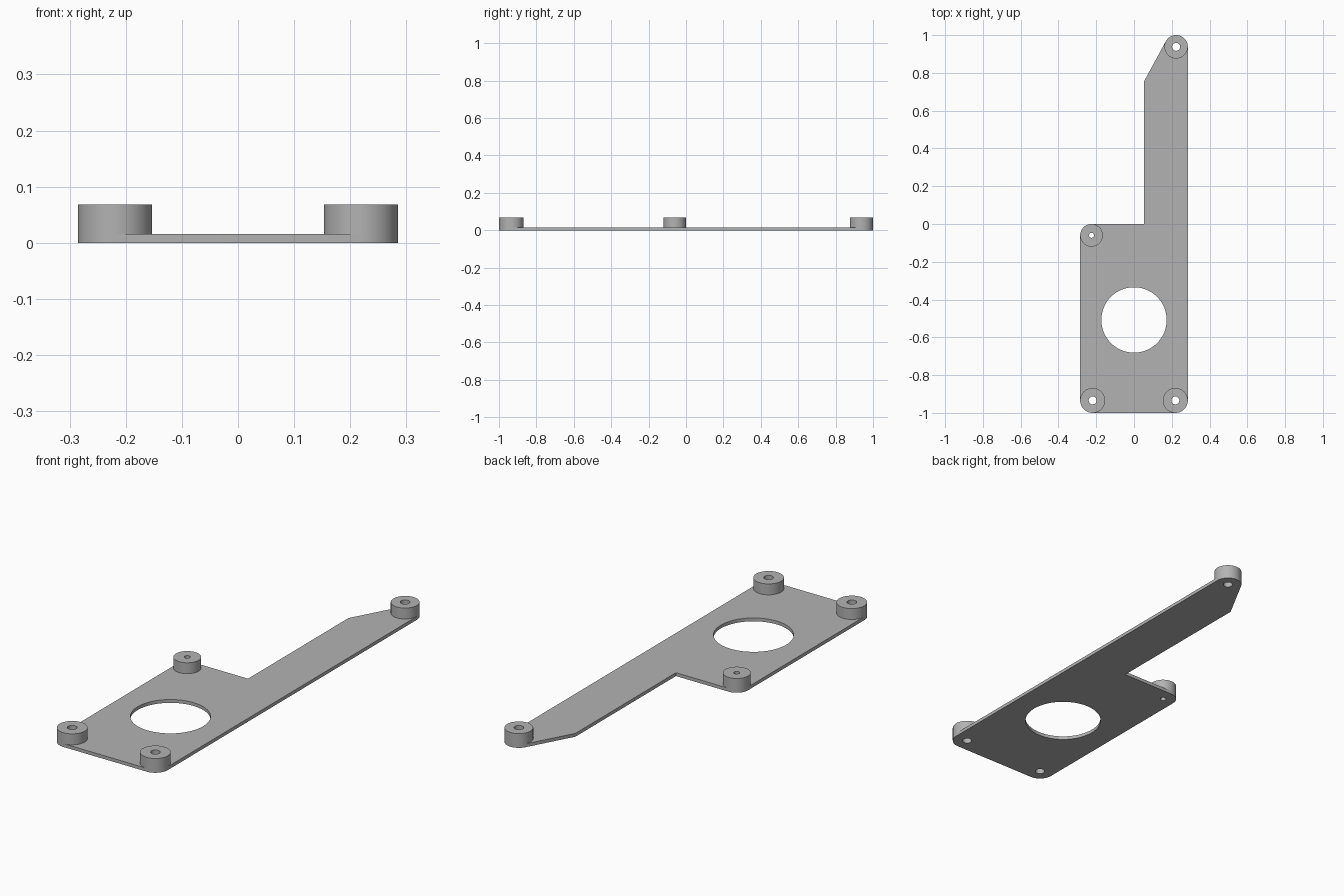
import bpy
from math import sin, cos, radians

cube = bpy.data.objects.get("Cube")
if cube:
    bpy.data.objects.remove(cube, do_unlink=True)

grey = bpy.data.materials.new("plain grey")
grey.use_nodes = True
grey.diffuse_color = (0.45, 0.45, 0.45, 1)
grey.node_tree.nodes["Principled BSDF"].inputs["Base Color"].default_value = grey.diffuse_color

PLATE_TOP, PAD_TOP = 0.016, 0.068


def arc(x, y, r, start=0, end=360, steps=16):
    """Points along an arc, angles in degrees."""
    angles = [radians(start + (end - start) * i / steps) for i in range(steps + 1)]
    return [(x + r * cos(a), y + r * sin(a)) for a in angles]


def circle(x, y, r, steps=64):
    return arc(x, y, r, steps=steps)[:-1]


def extrude_loops(name, loops, bottom, top):
    """Filled flat outline with holes, extruded between two heights."""
    curve = bpy.data.curves.new(name, "CURVE")
    curve.dimensions = "2D"
    curve.fill_mode = "BOTH"
    curve.extrude = (top - bottom) / 2
    for loop in loops:
        spline = curve.splines.new("POLY")
        spline.points.add(len(loop) - 1)
        for point, (x, y) in zip(spline.points, loop):
            point.co = (x, y, 0, 1)
        spline.use_cyclic_u = True
    obj = bpy.data.objects.new(name, curve)
    obj.location.z = (top + bottom) / 2
    bpy.context.collection.objects.link(obj)
    bpy.ops.object.select_all(action="DESELECT")
    obj.select_set(True)
    bpy.context.view_layer.objects.active = obj
    bpy.ops.object.convert(target="MESH")
    obj = bpy.context.object
    # Weld the caps to the walls
    bpy.ops.object.mode_set(mode="EDIT")
    bpy.ops.mesh.select_all(action="SELECT")
    bpy.ops.mesh.remove_doubles(threshold=0.0001)
    bpy.ops.mesh.normals_make_consistent(inside=False)
    bpy.ops.object.mode_set(mode="OBJECT")
    obj.data.materials.clear()
    obj.data.materials.append(grey)
    bpy.ops.object.shade_smooth_by_angle(angle=radians(30))


# Mounting pads: centre x, y, outer radius, hole radius
pads = {
    "front_right_pad": (-0.219, -0.934, 0.066, 0.021),
    "front_left_pad": (0.219, -0.934, 0.066, 0.021),
    "back_right_pad": (-0.225, -0.06, 0.06, 0.013),
    "arm_end_pad": (0.223, 0.938, 0.062, 0.021),
}

# Base plate with the arm, its corners following the pads
outline = (
    arc(*pads["front_right_pad"][:3], 180, 270)
    + arc(*pads["front_left_pad"][:3], 270, 360)
    + arc(*pads["arm_end_pad"][:3], 0, 151, 28)
    + [(0.053, 0.755), (0.053, 0)]
    + arc(*pads["back_right_pad"][:3], 90, 180)
)
holes = [circle(x, y, hole) for x, y, _, hole in pads.values()]
opening = circle(0, -0.508, 0.173, 96)
extrude_loops("base_plate", [outline, opening] + holes, 0, PLATE_TOP)

# Raised pads with through holes
for name, (x, y, radius, hole) in pads.items():
    extrude_loops(name, [circle(x, y, radius), circle(x, y, hole)], PLATE_TOP, PAD_TOP)
